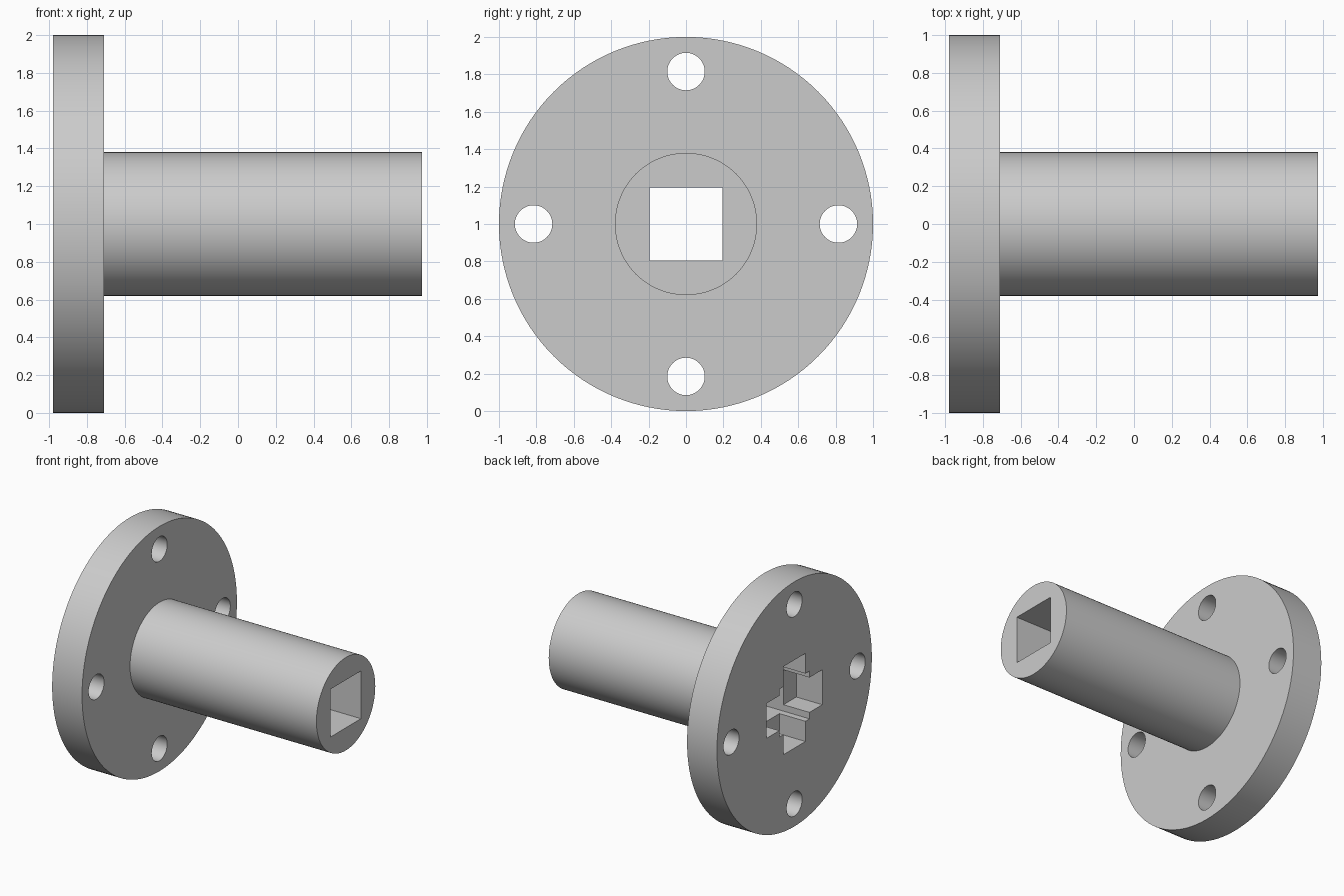
import bpy
import math
from mathutils import Matrix

cube = bpy.data.objects.get("Cube")
if cube:
    bpy.data.objects.remove(cube, do_unlink=True)

# Main dimensions; the axis of the part runs along x at height AXIS_Z
AXIS_Z = 1.0
BACK, SHOULDER, TIP = -0.98, -0.71, 0.975
FLANGE_R, SHAFT_R = 1.0, 0.38
BOLT_R, BOLT_CIRCLE = 0.1, 0.815
BORE = 0.39
SLOT_LENGTH, SLOT_WIDTH, SLOT_DEPTH = 0.72, 0.285, 0.235
MARGIN = 0.1

grey = bpy.data.materials.new("plain grey")
grey.use_nodes = True
colour = (0.6, 0.6, 0.6, 1)
grey.diffuse_color = colour
grey.node_tree.nodes["Principled BSDF"].inputs["Base Color"].default_value = colour


def cylinder(name, radius, x0, x1, y=0, z=AXIS_Z, sides=128):
    bpy.ops.mesh.primitive_cylinder_add(
        vertices=sides, radius=radius, depth=x1 - x0,
        location=((x0 + x1) / 2, y, z), rotation=(0, math.pi / 2, 0))
    return finish(name)


def box(name, x0, x1, width, height):
    bpy.ops.mesh.primitive_cube_add(size=1, location=((x0 + x1) / 2, 0, AXIS_Z))
    bpy.context.object.scale = (x1 - x0, width, height)
    return finish(name)


def finish(name):
    obj = bpy.context.object
    obj.name = name
    obj.data.transform(obj.matrix_basis)
    obj.matrix_basis = Matrix.Identity(4)
    obj.data.materials.append(grey)
    return obj


def combine(target, tool, operation):
    mod = target.modifiers.new(tool.name, 'BOOLEAN')
    mod.operation, mod.solver, mod.object = operation, 'EXACT', tool
    bpy.context.view_layer.objects.active = target
    bpy.ops.object.modifier_apply(modifier=mod.name)
    bpy.data.objects.remove(tool, do_unlink=True)


# Round flange with the shaft sunk into it as one body
hub = cylinder("flanged_shaft", FLANGE_R, BACK, SHOULDER)
shaft = cylinder("shaft", SHAFT_R, SHOULDER - MARGIN, TIP)
combine(hub, shaft, 'UNION')

# Four bolt holes through the flange
for i in range(4):
    a = i * math.pi / 2
    hole = cylinder("bolt_hole", BOLT_R, BACK - MARGIN, SHOULDER + MARGIN,
                    BOLT_CIRCLE * math.cos(a), AXIS_Z + BOLT_CIRCLE * math.sin(a), 64)
    combine(hub, hole, 'DIFFERENCE')

# Square bore through the whole length
combine(hub, box("square_bore", BACK - MARGIN, TIP + MARGIN, BORE, BORE), 'DIFFERENCE')

# Blind cross-shaped recess in the flange's outer face
for width, height in ((SLOT_LENGTH, SLOT_WIDTH), (SLOT_WIDTH, SLOT_LENGTH)):
    slot = box("cross_slot", BACK - MARGIN, BACK + SLOT_DEPTH, width, height)
    combine(hub, slot, 'DIFFERENCE')

# Smooth round walls with crisp edges
bpy.ops.object.select_all(action='DESELECT')
hub.select_set(True)
bpy.context.view_layer.objects.active = hub
bpy.ops.object.shade_smooth_by_angle(angle=math.radians(30))
